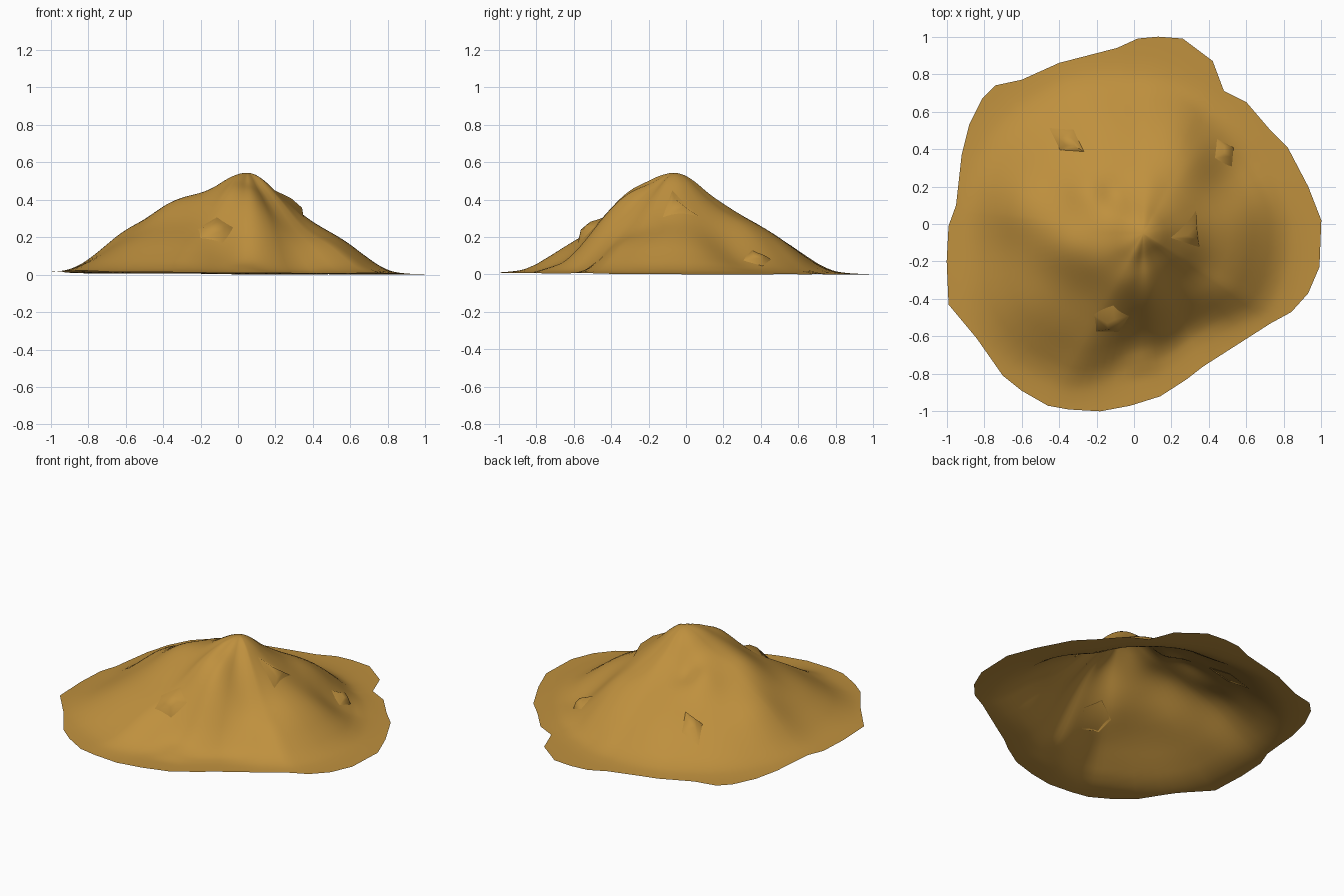
import bpy
import bmesh
from math import atan2, cos, degrees, exp, hypot, pi, radians, sin
from mathutils import Vector

default_cube = bpy.data.objects.get("Cube")
if default_cube:
    bpy.data.objects.remove(default_cube)

sand = bpy.data.materials.new("ochre sand")
sand.use_nodes = True
sand_colour = (0.52, 0.28, 0.048, 1)
sand.diffuse_color = sand_colour
sand.node_tree.nodes["Principled BSDF"].inputs["Base Color"].default_value = sand_colour

PEAK = Vector((0.05, -0.05))
PEAK_HEIGHT = 0.535
RINGS = 44

# Outer edge of the thin apron
OUTLINE = [
    (1, .02), (.93, .2), (.82, .41), (.72, .51), (.6, .65), (.48, .71),
    (.42, .87), (.26, .99), (.13, 1), (.02, .99), (-.09, .94), (-.4, .86),
    (-.6, .77), (-.74, .74), (-.81, .67), (-.88, .53), (-.92, .37),
    (-.95, .1), (-.99, -.01), (-1, -.2), (-.99, -.43), (-.84, -.61),
    (-.7, -.81), (-.6, -.89), (-.46, -.97), (-.35, -.99), (-.18, -1),
    (-.02, -.97), (.14, -.92), (.28, -.83), (.37, -.76), (.73, -.53),
    (.84, -.47), (.93, -.37), (.99, -.23)]

# Distance from the peak to the foot of the slope, every thirty degrees
FOOT = [.74, .72, .72, .8, .88, .92, .92, .98, .89, .65, .57, .74]

# Slope profile from peak to foot: (fraction of distance, fraction of height)
SLOPE = [(0, 1), (.08, .98), (.2, .82), (.45, .54), (.7, .34),
         (.88, .15), (1, .04), (1.1, .01), (1.25, 0), (2, 0)]

# Ridges, shoulders and hollows: (x, y, height, spread)
SWELLS = [
    (-.36, -.1, .08, .12),    # left shoulder
    (-.6, .08, .055, .13),    # left lobe
    (.06, -.34, .11, .12),    # front ridge
    (.26, .33, .05, .12),     # back ridge
    (.27, .55, .03, .09),     # lower back ridge
    (-.25, .17, .04, .09),    # rim of the hollow
    (-.1, .16, -.05, .075),   # hollow behind the summit
    (.49, .26, -.05, .11),    # back gully
    (.36, -.28, -.03, .1),    # front gully
    (-.12, -.62, -.02, .1),   # dip under the front stone
    (.04, -.76, .03, .06),    # low ripple
]


def interpolate(table, value):
    for (a, low), (b, high) in zip(table, table[1:]):
        if value <= b:
            t = (value - a) / (b - a)
            return low + (high - low) * t
    return table[-1][1]


def foot_distance(angle):
    step = (degrees(angle) % 360) / 30
    i = int(step) % len(FOOT)
    t = step - int(step)
    t = t * t * (3 - 2 * t)
    return FOOT[i] * (1 - t) + FOOT[(i + 1) % len(FOOT)] * t


def ground(x, y):
    dx, dy = x - PEAK.x, y - PEAK.y
    ratio = hypot(dx, dy) / foot_distance(atan2(dy, dx))
    # average nearby samples to round off the profile
    z = sum(interpolate(SLOPE, max(0, ratio + d)) for d in (-.06, -.02, .02, .06))
    z *= PEAK_HEIGHT / 4
    fade = min(1, max(0, (1.2 - ratio) * 4))
    for sx, sy, height, spread in SWELLS:
        z += fade * height * exp(-((x - sx) ** 2 + (y - sy) ** 2) / (2 * spread ** 2))
    # the apron tilts slightly down toward the back
    return max(z, 0) + max(0, .005 - .004 * (x + y))


def finish(bm, name, sharp_angle):
    bmesh.ops.recalc_face_normals(bm, faces=bm.faces)
    mesh = bpy.data.meshes.new(name)
    bm.to_mesh(mesh)
    bm.free()
    mesh.materials.append(sand)
    obj = bpy.data.objects.new(name, mesh)
    bpy.context.collection.objects.link(obj)
    bpy.ops.object.select_all(action="DESELECT")
    obj.select_set(True)
    bpy.context.view_layer.objects.active = obj
    bpy.ops.object.shade_smooth_by_angle(angle=radians(sharp_angle))
    return obj


# Mound: an open sheet of rings running from the peak to the outline
bm = bmesh.new()
edge = []
for a, b in zip(OUTLINE, OUTLINE[1:] + OUTLINE[:1]):
    edge += [Vector(a).lerp(Vector(b), k / 3) for k in range(3)]
top = bm.verts.new((*PEAK, ground(*PEAK)))
previous = None
for i in range(1, RINGS + 1):
    ring = []
    for point in edge:
        p = PEAK.lerp(point, i / RINGS)
        ring.append(bm.verts.new((p.x, p.y, ground(p.x, p.y))))
    for k in range(len(ring)):
        n = (k + 1) % len(ring)
        if previous:
            bm.faces.new((previous[k], ring[k], ring[n], previous[n]))
        else:
            bm.faces.new((top, ring[k], ring[n]))
    previous = ring
mound = finish(bm, "mound", 60)
# the sheet faces upward
if mound.data.polygons[0].normal.z < 0:
    mound.data.flip_normals()


# Stones: open wedges whose base follows the slope and whose crown juts outward
def stone(name, sides, x, y, width, depth, yaw, lean, rise):
    bm = bmesh.new()
    bottom, crown = [], []
    for k in range(sides):
        a = 2 * pi * k / sides
        u, v = cos(a) * width, sin(a) * depth
        ox, oy = u * cos(yaw) - v * sin(yaw), u * sin(yaw) + v * cos(yaw)
        bottom.append(bm.verts.new((x + ox, y + oy, ground(x + ox, y + oy) - .004)))
        tx, ty = x + lean[0] + ox * .35, y + lean[1] + oy * .35
        crown.append(bm.verts.new((tx, ty, ground(tx, ty) + rise)))
    for k in range(sides):
        n = (k + 1) % sides
        bm.faces.new((bottom[k], bottom[n], crown[n], crown[k]))
    bm.faces.new(crown)
    finish(bm, name, 80)


stone("right_stone", 3, .29, -.04, .13, .1, 1.25, (.03, -.01), .035)
stone("front_stone", 5, -.13, -.51, .11, .08, .2, (.02, -.03), .045)
stone("back_right_stone", 4, .48, .38, .06, .09, .5, (.02, .01), .035)
stone("back_left_stone", 4, -.36, .45, .12, .07, -.6, (.01, -.01), .035)
